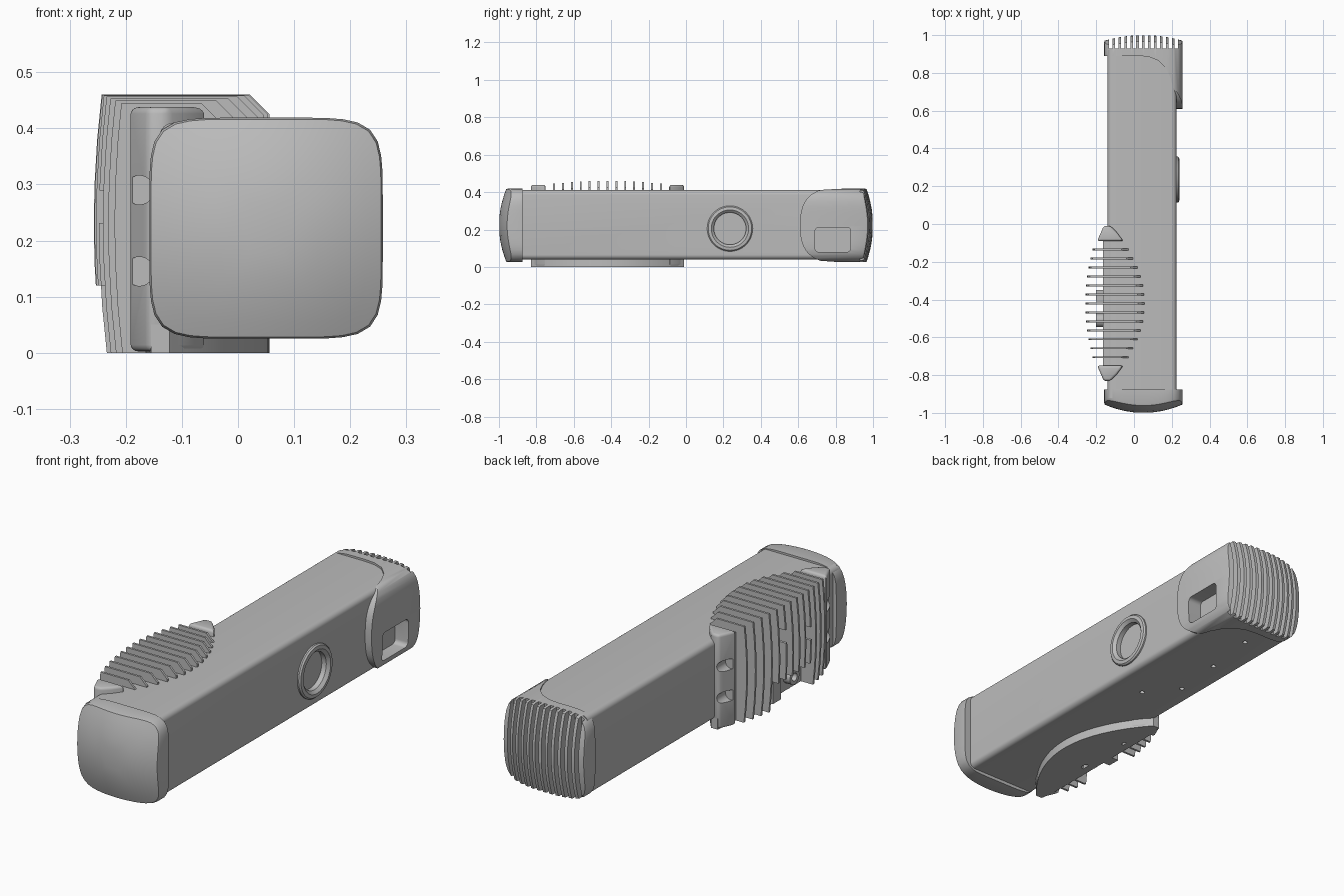
import bpy, bmesh, math
from mathutils import Matrix, Vector

cube = bpy.data.objects.get("Cube")
if cube:
    bpy.data.objects.remove(cube, do_unlink=True)

grey = bpy.data.materials.new("mid grey")
grey.use_nodes = True
grey.diffuse_color = (0.5, 0.5, 0.5, 1)
grey.node_tree.nodes["Principled BSDF"].inputs["Base Color"].default_value = (0.5, 0.5, 0.5, 1)


def finish(name, bm):
    bmesh.ops.recalc_face_normals(bm, faces=bm.faces)
    mesh = bpy.data.meshes.new(name)
    bm.to_mesh(mesh)
    bm.free()
    mesh.materials.append(grey)
    ob = bpy.data.objects.new(name, mesh)
    bpy.context.collection.objects.link(ob)
    return ob


def add_prism(bm, pts, axis, a, b):
    """Extrude a flat outline from a to b along an axis."""
    place = {"x": lambda p, t: (t, p[0], p[1]),
             "y": lambda p, t: (p[0], t, p[1]),
             "z": lambda p, t: (p[0], p[1], t)}[axis]
    ends = [[bm.verts.new(place(p, t)) for p in pts] for t in (a, b)]
    bm.faces.new(ends[0])
    bm.faces.new(ends[1])
    n = len(pts)
    for i in range(n):
        j = (i + 1) % n
        bm.faces.new((ends[0][i], ends[0][j], ends[1][j], ends[1][i]))


def rect(a, b, c, d):
    return [(a, c), (b, c), (b, d), (a, d)]


def circle(u, v, r, n=32):
    return [(u + r * math.cos(2 * math.pi * i / n), v + r * math.sin(2 * math.pi * i / n))
            for i in range(n)]


def rounded(a, b, c, d, r, n=6):
    pts = []
    for k, (u, v) in enumerate([(b - r, d - r), (a + r, d - r), (a + r, c + r), (b - r, c + r)]):
        for i in range(n + 1):
            t = math.pi / 2 * (k + i / n)
            pts.append((u + r * math.cos(t), v + r * math.sin(t)))
    return pts


def prisms(name, parts):
    bm = bmesh.new()
    for p in parts:
        add_prism(bm, *p)
    return finish(name, bm)


def apply(ob, kind, **props):
    mod = ob.modifiers.new(kind.title(), kind)
    for k, v in props.items():
        setattr(mod, k, v)
    bpy.context.view_layer.objects.active = ob
    bpy.ops.object.modifier_apply(modifier=mod.name)


def cut(ob, parts):
    cutter = prisms("cutter", parts)
    cutter.hide_render = True
    apply(ob, "BOOLEAN", operation="DIFFERENCE", object=cutter, solver="EXACT")
    bpy.data.objects.remove(cutter, do_unlink=True)


def smooth(ob, angle=30):
    bpy.ops.object.select_all(action="DESELECT")
    ob.select_set(True)
    bpy.context.view_layer.objects.active = ob
    bpy.ops.object.shade_smooth_by_angle(angle=math.radians(angle))


# Domed end cap: soft square section with a crowned outer face
CX, CZ, HX, HZ = 0.05, 0.222, 0.208, 0.197


def cap(name, side, start, bow_x, bow_z):
    bm = bmesh.new()
    n, rings = 64, []

    def outline(s):
        pts = []
        for i in range(n):
            t = 2 * math.pi * i / n
            c, q = math.cos(t), math.sin(t)
            r = s / (abs(c) ** 6 + abs(q) ** 6) ** (1 / 6)
            pts.append((r * c, r * q))
        return pts

    def depth(u, v):
        return 1 - bow_x * u * u - bow_z * v * v

    for s, inset in ((1, None), (1, 0.008), (0.985, 0)):
        rings.append([(u, start if inset is None else depth(u, v) - inset, v)
                      for u, v in outline(s)])
    for s in (0.85, 0.65, 0.45, 0.22):
        rings.append([(u, depth(u, v), v) for u, v in outline(s)])
    loops = [[bm.verts.new((CX + HX * u, side * y, CZ + HZ * v)) for u, y, v in ring]
             for ring in rings]
    for a, b in zip(loops, loops[1:]):
        for i in range(n):
            j = (i + 1) % n
            bm.faces.new((a[i], a[j], b[j], b[i]))
    bm.faces.new(loops[0])
    bm.faces.new(loops[-1])
    return finish(name, bm)


# Main housing, with side window, button pocket and underside screw holes
window = ("x", 0.19, 0.4)
body = prisms("housing", [(rounded(-0.14, 0.225, 0.04, 0.41, 0.025), "y", -0.92, 0.92)])
cut(body, [(rounded(0.69, 0.88, 0.08, 0.212, 0.02), *window),
           (circle(0.235, 0.205, 0.086, 48), "x", 0.205, 0.3)]
    + [(circle(x, y, 0.011, 16), "z", 0, 0.07)
       for x, y in ((0.065, 0.135), (-0.05, 0.275), (-0.03, 0.52), (0, 0.777))])
smooth(body)

# Front cap
smooth(cap("front_cap", -1, 0.875, 0.045, 0.04))

# Rear cap: wing wraps the side, vertical cooling slots across the end
rear = cap("rear_cap", 1, 0.6, 0.03, 0.035)
flow = [(-0.3, 0.5), (0.22, 0.5), (0.22, 0.62), (0.212, 0.7), (0.195, 0.77), (0.17, 0.825),
        (0.13, 0.865), (0.08, 0.885), (0.03, 0.89), (-0.3, 0.89)]
cut(rear, [(flow, "z", -0.1, 0.6)])
corner = [(0.5, 0)]
for i in range(17):
    t = math.pi / 2 * i / 16
    corner.append((0.82 - 0.21 * math.cos(t) ** 0.75, 0.2 * math.sin(t) ** 0.75))
corner += [(0.82, 0.3), (0.5, 0.3)]
for s in (1, -1):
    cut(rear, [([(y, CZ + s * z) for y, z in corner], "x", -0.3, 0.5)])
cut(rear, [(rounded(0.69, 0.88, 0.08, 0.212, 0.02), *window)])
cut(rear, [(rect(CX + k * 0.0315 - 0.009, CX + k * 0.0315 + 0.009, 0.93, 1.1), "z", -0.1, 0.6)
           for k in [i - 5.5 for i in range(12)]])
smooth(rear)

# Raised button ring
bm = bmesh.new()
profile = [(0.122, 0.215), (0.122, 0.232), (0.116, 0.239), (0.1, 0.241), (0.094, 0.236),
           (0.086, 0.228), (0.086, 0.206)]
verts = [bm.verts.new((x, 0.235 + r, 0.205)) for r, x in profile]
edges = [bm.edges.new(p) for p in zip(verts, verts[1:])]
bmesh.ops.spin(bm, geom=verts + edges, cent=(0, 0.235, 0.205), axis=(1, 0, 0),
               angle=2 * math.pi, steps=48, use_merge=True)
bmesh.ops.remove_doubles(bm, verts=bm.verts, dist=0.0001)
smooth(finish("button_ring", bm))

# Heat sink: lens plan centred on MID
MID, HALF = -0.42, 0.41


def arc(t):
    return 0.056 - 0.178 * t * t


# Lens-shaped bottom plate
lens = [(arc(i / 16), MID + HALF * i / 16) for i in range(-16, 17)]
lens += [(-0.155, MID + HALF), (-0.165, MID + 0.33), (-0.165, MID - 0.33), (-0.155, MID - HALF)]
plate = prisms("sink_bottom_plate", [(lens, "z", 0, 0.05)])
cut(plate, [(circle(-0.13, -0.49, 0.02, 20), "z", -0.1, 0.03),
            (circle(-0.13, -0.22, 0.014, 20), "z", -0.1, 0.03)])
smooth(plate)

# Back wall that carries the fins
prisms("sink_back_wall", [(rect(-0.165, -0.13, 0.0, 0.41), "y", MID - 0.335, MID + 0.335)])

# Thin fins wrapping from the side over the top
fins = []
for k in range(-6, 7):
    y = MID + k * 0.0476
    t = (y - MID) / HALF
    left, right, top = -0.257 + 0.076 * t * t, arc(t), 0.46 - 0.03 * t * t
    shape = [(left + 0.014 * ((z - 0.23) / 0.23) ** 2, z) for z in (0, 0.08, 0.16, 0.23, 0.3, 0.38, top)]
    shape += [(right - 0.035, top), (right, top - 0.035), (right, 0.4), (-0.16, 0.4), (-0.16, 0)]
    fins.append((shape, "y", y - 0.005, y + 0.005))
fin_set = prisms("cooling_fins", fins)
# Access clearances through the fins
cut(fin_set, [(rect(-0.57, -0.29, -0.05, 0.12), "x", -0.3, -0.166),
              (circle(-0.37, 0.32, 0.03, 20), "x", -0.3, -0.166),
              (circle(-0.56, 0.26, 0.03, 20), "x", -0.3, -0.166)])

# Mounting boss in the clearance
prisms("sink_boss_block", [(rect(-0.41, -0.35, 0.0, 0.1), "x", -0.2, -0.16)])
boss = prisms("sink_boss", [(circle(-0.51, 0.065, 0.035, 24), "x", -0.2, -0.16)])
cut(boss, [(circle(-0.51, 0.065, 0.018, 24), "x", -0.25, -0.175)])
smooth(boss)

# Tapered end blocks with two screw recesses each
tip = [(-0.195, 0.33), (-0.16, 0.41), (-0.125, 0.41), (-0.09, 0.375), (-0.056, 0.33)]
for name, s in (("rear", 1), ("front", -1)):
    block = prisms("sink_end_block_" + name, [([(x, MID + s * y) for x, y in tip], "z", 0.002, 0.438)])
    apply(block, "BEVEL", width=0.012, segments=3, limit_method="ANGLE")
    cut(block, [(circle(-0.176, z, 0.026, 24), "y", MID + s * 0.345, MID + s * 0.5)
                for z in (0.145, 0.29)])
    smooth(block)
